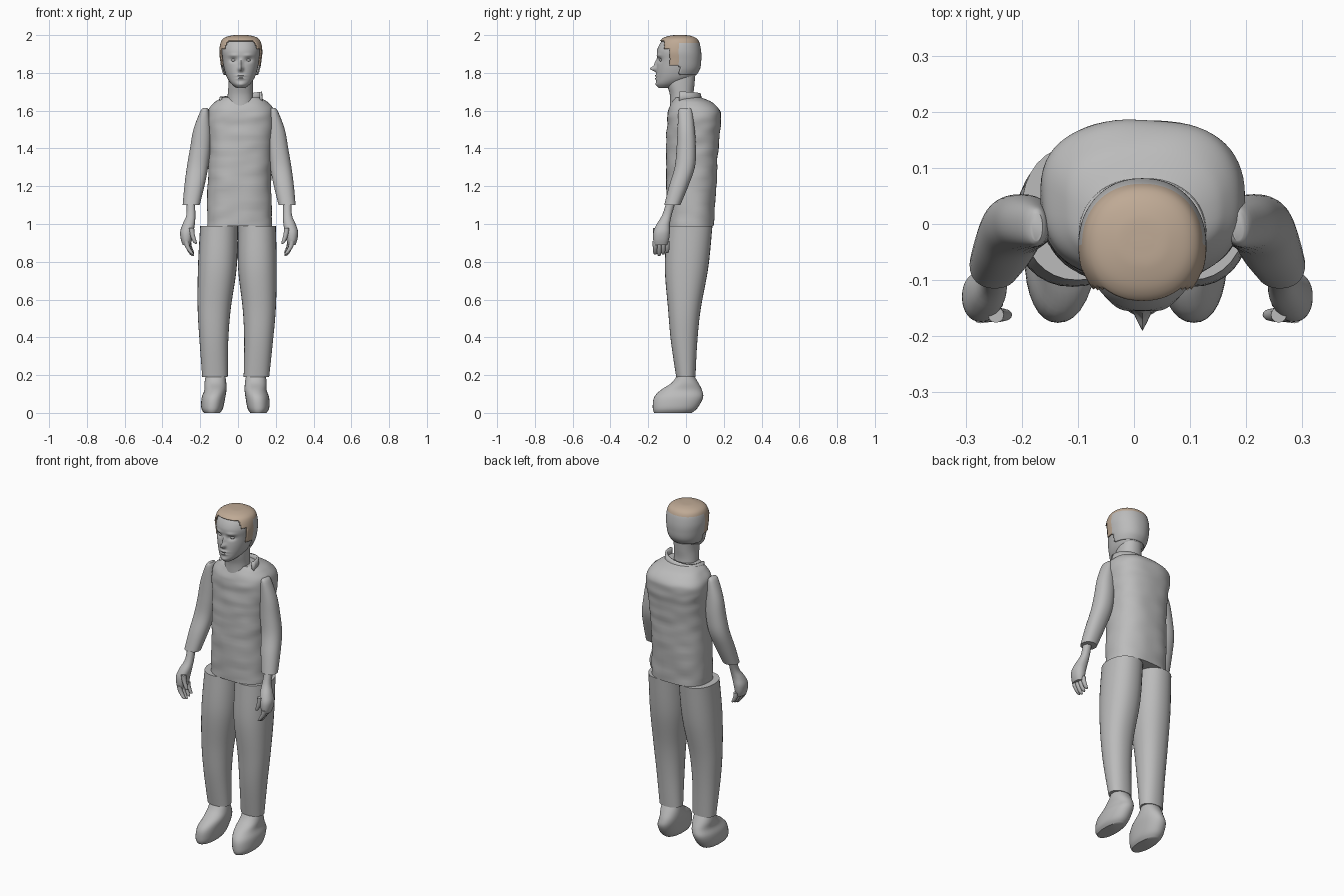
import bpy, bmesh, math
from mathutils import Vector, noise

if "Cube" in bpy.data.objects:
    bpy.data.objects.remove(bpy.data.objects["Cube"], do_unlink=True)


def make_material(name, colour):
    mat = bpy.data.materials.new(name)
    mat.use_nodes = True
    mat.diffuse_color = (*colour, 1)
    for node in mat.node_tree.nodes:
        if node.type == "BSDF_PRINCIPLED":
            node.inputs["Base Color"].default_value = (*colour, 1)
    return mat


grey = make_material("plain_grey", (0.5, 0.5, 0.5))
tan = make_material("hair_tan", (0.52, 0.40, 0.30))


def smooth_rings(rings, steps):
    """Fill in extra rings between the given ones with a smooth spline."""
    out = []
    for i in range(len(rings) - 1):
        a, b = rings[max(i - 1, 0)], rings[i]
        c, d = rings[i + 1], rings[min(i + 2, len(rings) - 1)]
        for s in range(steps):
            t = s / steps
            out.append([q + t / 2 * (r - p + t * (2 * p - 5 * q + 4 * r - u
                        + t * (3 * (q - r) + u - p)))
                        for p, q, r, u in zip(a, b, c, d)])
    return out + [list(rings[-1])]


def loft(name, rings, segs=32, steps=4, power=2.2, caps=True,
         shape=None, keep=None, paint=None):
    """Skin stacked rings, each given as x min, x max, y min, y max, z."""
    bm = bmesh.new()
    loops = []
    for x0, x1, y0, y1, z in smooth_rings(rings, steps):
        loop = []
        for k in range(segs):
            a = math.tau * k / segs
            c, s = math.cos(a), math.sin(a)
            u = math.copysign(abs(c) ** (2 / power), c)
            v = math.copysign(abs(s) ** (2 / power), s)
            co = Vector(((x0 + x1 + u * (x1 - x0)) / 2,
                         (y0 + y1 + v * (y1 - y0)) / 2, z))
            loop.append(bm.verts.new(shape(co) if shape else co))
        loops.append(loop)
    for low, high in zip(loops, loops[1:]):
        for k in range(segs):
            n = (k + 1) % segs
            bm.faces.new((low[k], low[n], high[n], high[k]))
    if caps:
        bm.faces.new(loops[0])
        bm.faces.new(loops[-1])
    bmesh.ops.recalc_face_normals(bm, faces=bm.faces[:])
    if keep:
        bad = [f for f in bm.faces if not keep(f.calc_center_median())]
        bmesh.ops.delete(bm, geom=bad, context="FACES")
    for f in bm.faces:
        f.smooth = True
        if paint:
            f.material_index = paint(f.calc_center_median())
    mesh = bpy.data.meshes.new(name)
    bm.to_mesh(mesh)
    bm.free()
    mesh.set_sharp_from_angle(angle=math.radians(45))
    mesh.materials.append(grey)
    mesh.materials.append(tan)
    obj = bpy.data.objects.new(name, mesh)
    bpy.context.collection.objects.link(obj)
    return obj


def thicken(obj, amount):
    mod = obj.modifiers.new("thickness", "SOLIDIFY")
    mod.thickness = amount
    mod.offset = -1


# Shirt body with soft cloth folds
def folds(co):
    out = Vector((co.x, co.y - 0.03, 0)).normalized()
    return co + out * 0.005 * noise.noise(Vector((co.x * 10, co.y * 10, co.z * 22)))


loft("shirt", [(-.165, .18, -.10, .145, .99), (-.16, .175, -.105, .16, 1.2),
               (-.155, .18, -.105, .172, 1.4), (-.165, .195, -.10, .185, 1.54),
               (-.16, .19, -.095, .18, 1.6), (-.125, .16, -.075, .135, 1.645),
               (-.08, .115, -.06, .08, 1.67)],
     segs=64, steps=10, power=2.5, shape=folds)

# Standing collar, open at the front and tilted to one side
collar = loft("collar", [(-.1, .13, -.125, .085, 1.63), (-.098, .128, -.12, .08, 1.685)],
              segs=48, steps=2, caps=False, keep=lambda c: c.y > -.035,
              shape=lambda co: co + Vector((0, 0, .12 * co.x)))
thicken(collar, 0.014)

# Neck
loft("neck", [(-.06, .085, -.085, .05, 1.6), (-.055, .08, -.085, .04, 1.68),
              (-.05, .08, -.1, .045, 1.74), (-.05, .08, -.1, .05, 1.8)])

# Head: half width, face y, back y, height
CX = 0.015
PROFILE = [(.022, -.145, -.07, 1.72), (.05, -.157, -.02, 1.742),
           (.073, -.157, .04, 1.775), (.088, -.156, .068, 1.82),
           (.096, -.152, .075, 1.87), (.1, -.154, .074, 1.915),
           (.092, -.138, .064, 1.955), (.073, -.115, .045, 1.978),
           (.035, -.075, .01, 1.99), (.004, -.04, -.03, 1.992)]

# Face relief: x offset, height, push, width, height spread
RELIEF = [(0, 1.822, -.034, .011, .013), (0, 1.85, -.014, .009, .02),
          (-.04, 1.868, .013, .018, .011), (.04, 1.868, .013, .018, .011),
          (-.04, 1.893, -.006, .024, .008), (.04, 1.893, -.006, .024, .008),
          (0, 1.785, -.009, .024, .005), (0, 1.769, -.008, .021, .005),
          (0, 1.738, -.006, .02, .01)]


def face_relief(co):
    if co.y < -0.06:
        for dx, z, push, wide, tall in RELIEF:
            co.y += push * math.exp(-((co.x - CX - dx) / wide) ** 2
                                    - ((co.z - z) / tall) ** 2)
    return co


loft("head", [(CX - w, CX + w, f, b, z) for w, f, b, z in PROFILE],
     segs=80, steps=8, power=2.15, shape=face_relief)

# Eyes
for side in (-1, 1):
    bpy.ops.mesh.primitive_uv_sphere_add(segments=16, ring_count=10, radius=.011,
                                         location=(CX + side * .038, -.129, 1.867))
    eye = bpy.context.object
    eye.name = "eye"
    eye.scale = (1.2, 1, .7)
    eye.data.materials.append(grey)
    bpy.ops.object.shade_smooth()


# Hair shell: tan over the crown and temples, grey behind
def hair_area(c):
    return (c.z > 1.972 or (c.y > -.115 and c.z > 1.93)
            or (c.y > -.085 and c.z > 1.84) or (c.y > -.035 and c.z > 1.79))


hair = loft("hair", [(CX - w - .014, CX + w + .014, f - .004, b + .006,
                      z + (.008 if z > 1.94 else 0)) for w, f, b, z in PROFILE[2:]],
            segs=80, steps=8, power=2.15, keep=hair_area,
            paint=lambda c: int(c.z > 1.957 or c.y < -.035))
thicken(hair, 0.007)


# Limbs are shaped on the left and flipped for the right
def flip_leg(co):
    return Vector((-co.x - .03 * (1 - co.z), co.y, co.z))


def flip_arm(co):
    return Vector((.012 - co.x, co.y, co.z))


for side, leg, arm in (("left", None, None), ("right", flip_leg, flip_arm)):
    # Trouser leg and shoe
    loft(side + "_trouser_leg",
         [(0, .2, -.1, .14, .99), (0, .205, -.112, .118, .77),
          (.025, .2, -.095, .078, .55), (.033, .185, -.08, .06, .38),
          (.03, .165, -.052, .05, .19)], steps=6, shape=leg)
    loft(side + "_shoe",
         [(.065, .15, -.168, .03, 0), (.05, .165, -.176, .06, .025),
          (.04, .165, -.17, .09, .08), (.035, .152, -.135, .085, .12),
          (.037, .152, -.075, .065, .16), (.045, .145, -.04, .035, .21)], shape=leg)

    # Sleeve, then wrist and palm
    loft(side + "_sleeve",
         [(.175, .195, -.03, .02, 1.615), (.165, .212, -.04, .032, 1.595),
          (.155, .248, -.045, .046, 1.5), (.157, .266, -.05, .053, 1.4),
          (.17, .283, -.06, .047, 1.3), (.19, .296, -.09, .012, 1.2),
          (.215, .305, -.115, -.03, 1.1)], shape=arm)
    loft(side + "_hand",
         [(.24, .285, -.1, -.05, 1.13), (.238, .285, -.125, -.075, 1.05),
          (.24, .305, -.155, -.085, 1.0), (.248, .318, -.172, -.085, .96),
          (.255, .315, -.174, -.09, .92), (.265, .305, -.168, -.1, .89)], shape=arm)

    # Curled fingers and thumb, each a row of shrinking rings
    digits = [("finger", .286 - .004 * i, .25, -.163 + .021 * i, .91, .83 + .008 * abs(i - 1))
              for i in range(4)]
    digits.append(("thumb", .258, .235, -.162, .98, .895))
    for part, x_top, x_tip, y, z_top, z_tip in digits:
        rings = []
        for t, r in ((0, .014), (.4, .013), (.8, .011), (.95, .008), (1, .003)):
            x = x_top + (x_tip - x_top) * t * t
            rings.append((x - r, x + r, y - r, y + r, z_top + (z_tip - z_top) * t))
        loft(side + "_" + part, rings, segs=12, steps=2, power=2, shape=arm)
